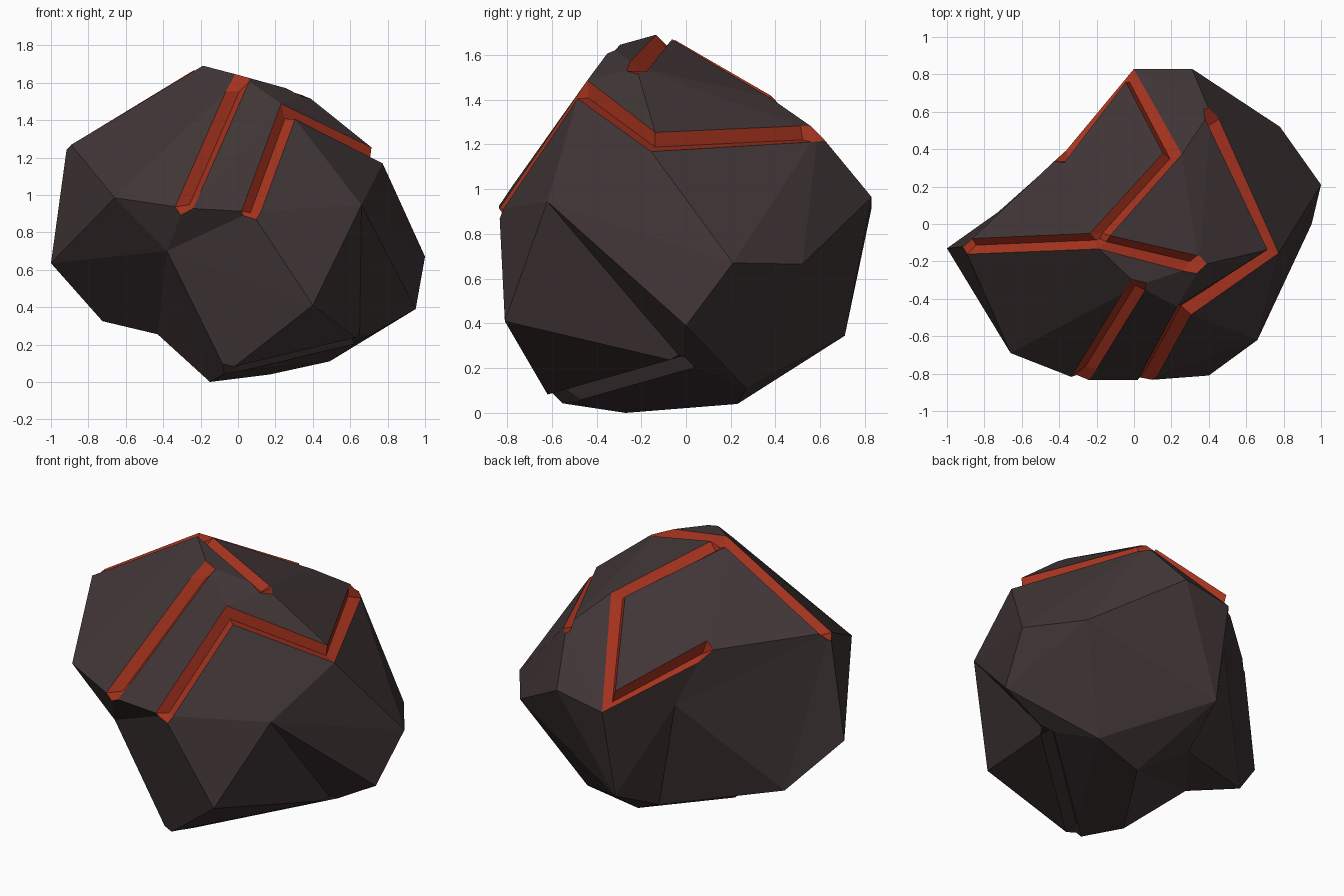
import bpy, bmesh
from mathutils import Vector, geometry

if "Cube" in bpy.data.objects:
    bpy.data.objects.remove(bpy.data.objects["Cube"])

CENTRE = Vector((0, 0, 0.8))

# Corners of the boulder
P = dict(
    top=(-.22, -.09, 1.71), left=(-.91, -.12, 1.29), crown=(.02, -.33, 1.635),
    frontA=(-.29, -.835, .93), brow=(.27, -.47, 1.455), frontB=(.07, -.835, .91),
    side=(.765, -.15, 1.22), backR=(.41, .59, 1.255), ridge=(.35, -.22, 1.545),
    backT=(.21, .38, 1.435), back=(-.03, .84, .96), backL=(-.39, .37, 1.22),
    a=(-1, -.13, .635), b=(-.66, -.69, .985), c=(1, .21, .67), d=(.95, 0, .39),
    e=(.66, -.62, .945), f=(.4, -.81, .41), g=(-.38, -.67, .7), h=(.78, .52, .665),
    i=(.31, .83, .965), j=(-.26, .48, .89), k=(-.01, .71, .345), l=(-.08, .38, .185),
    m=(-.725, .065, .325), n=(-.43, -.06, .255), o=(.17, .23, .04), p=(.49, .27, .11),
    q=(-.15, -.27, 0), under=(-.06, -.6, .05), r=(.65, 0, .22))
NAMES = list(P)
REAL = [Vector(v) for v in P.values()]

# Cracks run along these edges
CRACKS = [("top", "left"), ("top", "ridge"), ("top", "backT"), ("backT", "back"),
          ("back", "backL"), ("crown", "frontA"), ("brow", "frontB"),
          ("brow", "side"), ("side", "backR"), ("under", "r")]
# Creases around the hollow corners
CREASES = [("e", "r"), ("f", "r"), ("f", "under"), ("g", "a"), ("g", "b"), ("g", "n"),
           ("g", "frontA"), ("g", "frontB"), ("g", "under"), ("g", "q"),
           ("left", "m"), ("j", "left"), ("j", "m"), ("j", "backL"), ("j", "back"),
           ("j", "k"), ("l", "j"), ("l", "k"), ("l", "m"), ("l", "n"), ("l", "o")]


def make_shell():
    """Hull of the corners; hollow corners are lifted until they join, then put back."""
    lift = [1.0] * len(REAL)
    for _ in range(80):
        bm = bmesh.new()
        for s, v in zip(lift, REAL):
            bm.verts.new(CENTRE + (v - CENTRE) * s)
        bm.verts.ensure_lookup_table()
        bmesh.ops.convex_hull(bm, input=bm.verts[:])
        bm.verts.ensure_lookup_table()
        missing = [n for n, v in enumerate(bm.verts) if not v.link_faces]
        if not missing:
            break
        for n in missing:
            lift[n] *= 1.02
        bm.free()
    for v, co in zip(bm.verts, REAL):
        v.co = co
    bmesh.ops.triangulate(bm, faces=bm.faces[:])
    bmesh.ops.recalc_face_normals(bm, faces=bm.faces[:])
    return bm


def crosses(a, b, u, v):
    """True if arcs a-b and u-v, seen from the centre, cross."""
    a, b, u, v = (x.co - CENTRE for x in (a, b, u, v))
    n1, n2 = a.cross(b), u.cross(v)
    if n1.dot(u) * n1.dot(v) >= 0 or n2.dot(a) * n2.dot(b) >= 0:
        return False
    hit = n1.cross(n2)
    if hit.dot(a + b) < 0:
        hit = -hit
    return hit.dot(a + b) > 0 and hit.dot(u + v) > 0


def ensure_edge(bm, first, second):
    """Turn convex triangle diagonals until the two corners share an edge."""
    bm.verts.ensure_lookup_table()
    va, vb = bm.verts[NAMES.index(first)], bm.verts[NAMES.index(second)]
    for step in range(40):
        if bm.edges.get((va, vb)):
            return
        turnable = []
        for e in bm.edges:
            u, v = e.verts
            if va in e.verts or vb in e.verts or not crosses(va, vb, u, v):
                continue
            s, t = [x for f in e.link_faces for x in f.verts if x not in e.verts]
            if crosses(s, t, u, v) and not bm.edges.get((s, t)):
                turnable.append((crosses(va, vb, s, t) and not {s, t} & {va, vb}, e))
        if not turnable:
            return
        # prefer turns that clear the way
        clear = [e for blocked, e in turnable if not blocked]
        pick = clear[0] if clear else turnable[step % len(turnable)][1]
        bmesh.utils.edge_rotate(pick, True)


def material(name, colour):
    mat = bpy.data.materials.new(name)
    mat.diffuse_color = (*colour, 1)
    mat.use_nodes = True
    mat.node_tree.nodes["Principled BSDF"].inputs["Base Color"].default_value = mat.diffuse_color
    return mat


bm = make_shell()
for pair in CREASES + CRACKS:
    ensure_edge(bm, *pair)
bm.verts.ensure_lookup_table()
edges = [bm.edges.get([bm.verts[NAMES.index(n)] for n in pair]) for pair in CRACKS]
edges = [e for e in edges if e]
lines = [(e.verts[0].co.copy(), e.verts[1].co.copy()) for e in edges]

# Cracks: widen the edges, then sink their middle line
bmesh.ops.bevel(bm, geom=edges, offset=.05, offset_type='OFFSET', segments=2,
                profile=.5, affect='EDGES', clamp_overlap=False, material=1)


def line_distance(co):
    best = 9.0
    for a, b in lines:
        hit, t = geometry.intersect_point_line(co, a, b)
        hit = a.lerp(b, min(1, max(0, t)))
        best = min(best, (co - hit).length)
    return best


sunk = [v for v in bm.verts if line_distance(v.co) < .034
        or all(f.material_index == 1 for f in v.link_faces)]
for v in sunk:
    v.co += (CENTRE - v.co).normalized() * .055

# Only the upper cracks glow
for f in bm.faces:
    f.smooth = False
    if f.calc_center_median().z < .5:
        f.material_index = 0
bmesh.ops.recalc_face_normals(bm, faces=bm.faces[:])

mesh = bpy.data.meshes.new("cracked_boulder")
bm.to_mesh(mesh)
bm.free()
mesh.materials.append(material("dark rock", (.052, .036, .037)))
mesh.materials.append(material("lava red", (.38, .033, .013)))
bpy.context.collection.objects.link(bpy.data.objects.new("cracked_boulder", mesh))
